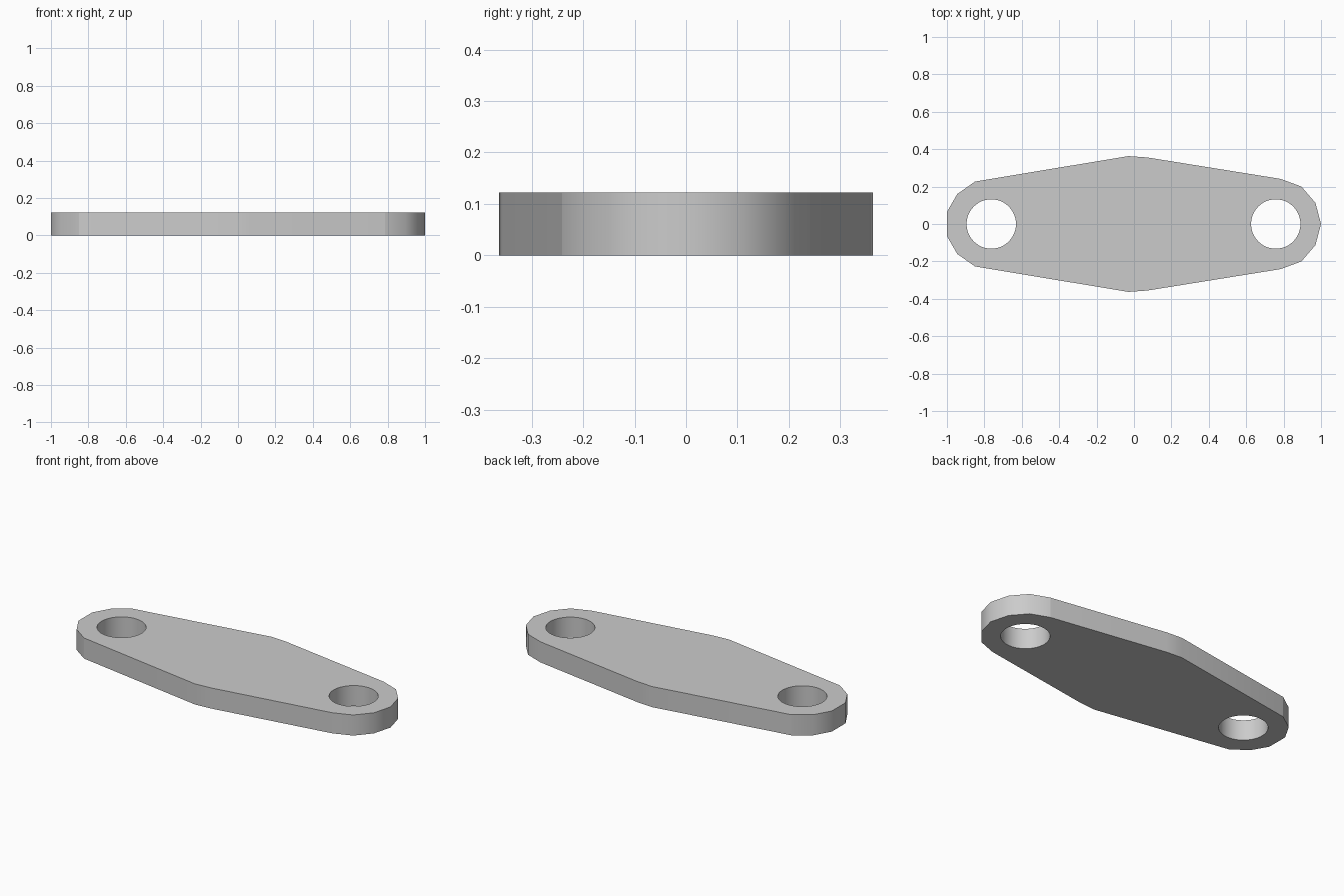
import bpy
import bmesh
from math import cos, sin, tau

cube = bpy.data.objects.get("Cube")
if cube:
    bpy.data.objects.remove(cube, do_unlink=True)

THICKNESS = 0.122
HOLE_RADIUS = 0.132
HOLE_CENTRES = (-0.763, 0.758)
HOLE_SIDES = 48

# Back half of the outline, from the blunt end to the pointed end
half = [(-1.0, 0.065), (-0.945, 0.16), (-0.85, 0.227), (-0.03, 0.363),
        (0.07, 0.356), (0.785, 0.241), (0.895, 0.2), (0.97, 0.113)]
outline = half + [(1.0, 0.0)] + [(x, -y) for x, y in reversed(half)]
# Places where the rounded ends meet the straight sides
tangent_x = (-0.85, 0.785)


def circle(cx):
    steps = [tau * i / HOLE_SIDES for i in range(HOLE_SIDES)]
    return [(cx + HOLE_RADIUS * cos(a), HOLE_RADIUS * sin(a)) for a in steps]


def add_wall(bm, points):
    """Vertical band around a closed loop; returns its bottom and top rims."""
    rings = [[bm.verts.new((x, y, z)) for x, y in points] for z in (0, THICKNESS)]
    low, high = rings
    for i in range(len(points)):
        j = (i + 1) % len(points)
        bm.faces.new((low[i], low[j], high[j], high[i])).smooth = True
    return [[bm.edges.get((ring[i - 1], ring[i])) for i in range(len(ring))]
            for ring in rings]


# Side walls and hole walls, then the two flat faces around the holes
bm = bmesh.new()
walls = [add_wall(bm, loop) for loop in [outline] + [circle(c) for c in HOLE_CENTRES]]
for level in (0, 1):
    rim = [edge for wall in walls for edge in wall[level]]
    bmesh.ops.triangle_fill(bm, edges=rim, use_beauty=True, normal=(0, 0, 1))
    for edge in rim:
        edge.smooth = False
bmesh.ops.recalc_face_normals(bm, faces=bm.faces)

# Crisp upright edges between rounded ends and straight sides
for edge in bm.edges:
    a, b = (v.co for v in edge.verts)
    upright = abs(a.z - b.z) > THICKNESS / 2
    if upright and abs(a.y) > 0.2 and any(abs(a.x - x) < 0.001 for x in tangent_x):
        edge.smooth = False

mesh = bpy.data.meshes.new("flange_plate")
bm.to_mesh(mesh)
bm.free()
plate = bpy.data.objects.new("flange_plate", mesh)
bpy.context.collection.objects.link(plate)

# Plain grey finish
grey = bpy.data.materials.new("plain_grey")
grey.use_nodes = True
colour = (0.6, 0.6, 0.6, 1.0)
grey.diffuse_color = colour
grey.node_tree.nodes["Principled BSDF"].inputs["Base Color"].default_value = colour
mesh.materials.append(grey)
